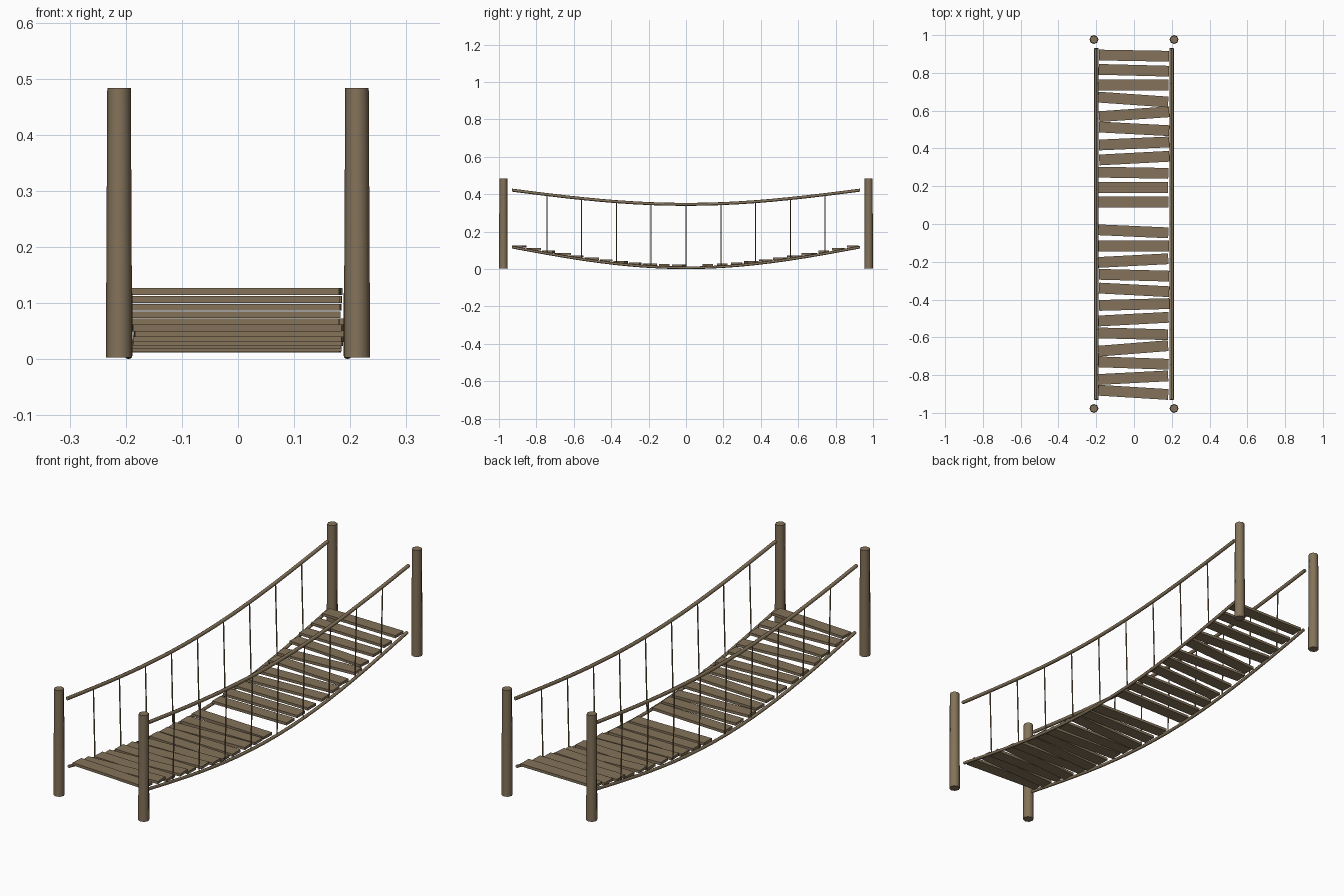
import bpy
import random
from math import sin, pi, radians
from mathutils import Vector

random.seed(4)
cube = bpy.data.objects.get("Cube")
if cube:
    bpy.data.objects.remove(cube, do_unlink=True)

wood = bpy.data.materials.new("weathered_wood")
wood.use_nodes = True
wood.diffuse_color = (0.23, 0.17, 0.10, 1)
wood.node_tree.nodes["Principled BSDF"].inputs["Base Color"].default_value = (0.23, 0.17, 0.10, 1)

SPAN = 1.86       # length of the hanging part
RAIL_X, FOOT_X = 0.203, 0.195


def sag(y, low, depth):
    """Height of a hanging rope at position y."""
    return low + depth * (1 - sin(pi * (y / SPAN + 0.5)))


def rail_z(y):
    return sag(y, 0.346, 0.076)


def foot_z(y):
    return sag(y, 0.007, 0.11)


def rope(name, points, radius):
    """Round rope through a list of points."""
    curve = bpy.data.curves.new(name, "CURVE")
    curve.dimensions = "3D"
    curve.bevel_depth = radius
    curve.bevel_resolution = 2
    curve.use_fill_caps = True
    spline = curve.splines.new("POLY")
    spline.points.add(len(points) - 1)
    for target, p in zip(spline.points, points):
        target.co = (*p, 1)
    curve.materials.append(wood)
    obj = bpy.data.objects.new(name, curve)
    bpy.context.collection.objects.link(obj)


# Corner posts, slightly narrower at the top
for sx, side in ((1, "left"), (-1, "right")):
    for sy, end in ((-1, "front"), (1, "back")):
        bpy.ops.mesh.primitive_cone_add(vertices=8, radius1=0.0235, radius2=0.021, depth=0.48,
                                        location=(sx * 0.212, sy * 0.9765, 0.243))
        post = bpy.context.object
        post.name = f"{end}_{side}_post"
        post.data.materials.append(wood)
        bpy.ops.object.shade_smooth_by_angle(angle=radians(60))

# Hand ropes, foot ropes and the thin hangers joining them
steps = [SPAN * (i / 20 - 0.5) for i in range(21)]
for sx, side in ((1, "left"), (-1, "right")):
    rope(f"{side}_hand_rope", [(sx * RAIL_X, y, rail_z(y)) for y in steps], 0.008)
    rope(f"{side}_foot_rope", [(sx * FOOT_X, y, foot_z(y)) for y in steps], 0.007)
    for i, y in enumerate(steps[2:-1:2]):
        rope(f"{side}_hanger_{i + 1}",
             [(sx * FOOT_X, y, foot_z(y)), (sx * RAIL_X, y, rail_z(y))], 0.0028)

# Walking planks from front to back, each turned a little; one is missing
turns = [-3.5, 3, -2, 4.5, -1.5, 3, 1.5, -3, -1.5, 3, 0, -2.5,
         None, 0, 0, -1, 3, 2.5, -3, 4, -4, 0, -1.5, -1]
pitch = SPAN / len(turns)
for i, turn in enumerate(turns):
    if turn is None:
        continue
    y = (i + 0.5) * pitch - SPAN / 2
    bpy.ops.mesh.primitive_cube_add(size=1, location=(random.uniform(-0.006, 0.002), y, foot_z(y) + 0.011),
                                    rotation=(0, 0, radians(turn)))
    plank = bpy.context.object
    plank.name = f"plank_{i + 1}"
    plank.scale = Vector((0.372, 0.057, 0.012))
    plank.data.materials.append(wood)
